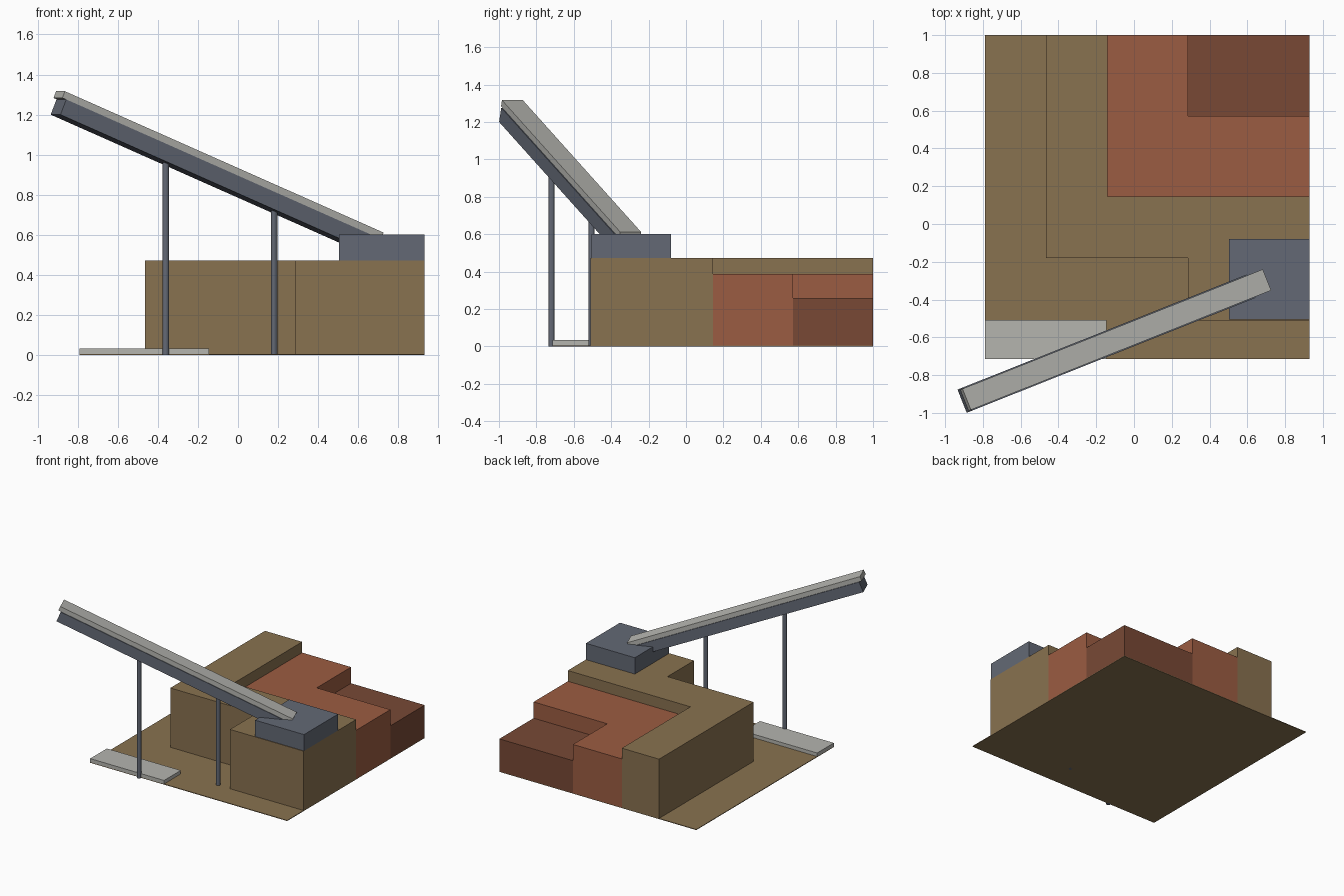
import bpy, bmesh
from math import radians
from mathutils import Matrix, Vector

cube = bpy.data.objects.get("Cube")
if cube:
    bpy.data.objects.remove(cube, do_unlink=True)


def material(name, rgb):
    m = bpy.data.materials.new(name)
    m.use_nodes = True
    m.diffuse_color = (*rgb, 1)
    m.node_tree.nodes["Principled BSDF"].inputs["Base Color"].default_value = (*rgb, 1)
    return m


earth = material("earth_brown", (0.25, 0.168, 0.08))
brick = material("brick_red", (0.33, 0.107, 0.054))
dark_brick = material("dark_brick", (0.188, 0.066, 0.036))
steel = material("blue_steel", (0.125, 0.141, 0.178))
concrete = material("light_concrete", (0.46, 0.46, 0.43))


def finish(name, bm, mat):
    bmesh.ops.recalc_face_normals(bm, faces=bm.faces[:])
    mesh = bpy.data.meshes.new(name)
    bm.to_mesh(mesh)
    bm.free()
    mesh.materials.append(mat)
    obj = bpy.data.objects.new(name, mesh)
    bpy.context.collection.objects.link(obj)
    return obj


def prism(name, outline, z0, z1, mat):
    """Extrude a plan outline from z0 up to z1."""
    bm = bmesh.new()
    base = bm.faces.new([bm.verts.new((x, y, z0)) for x, y in outline])
    top = bmesh.ops.extrude_face_region(bm, geom=[base])["geom"]
    verts = [g for g in top if isinstance(g, bmesh.types.BMVert)]
    bmesh.ops.translate(bm, verts=verts, vec=(0, 0, z1 - z0))
    return finish(name, bm, mat)


def box(name, x0, x1, y0, y1, z0, z1, mat):
    return prism(name, [(x0, y0), (x1, y0), (x1, y1), (x0, y1)], z0, z1, mat)


# Plan lines shared by the stepped building
left, right, front, back = -0.79, 0.93, -0.715, 1.0
wing_x, court_y, wing_front = 0.287, -0.18, -0.51
step_x, step_y, corner_y = -0.14, 0.145, 0.572

# Ground plate and entrance slab
box("ground_plate", left, right, front, back, 0, 0.005, earth)
box("entrance_slab", left, -0.145, front, -0.507, 0.005, 0.033, concrete)

# Building: three nested volumes stepping down to the back left corner
prism("upper_block", [(-0.465, back), (-0.465, court_y), (wing_x, court_y),
                      (wing_x, wing_front), (right, wing_front), (right, step_y),
                      (step_x, step_y), (step_x, back)], 0.005, 0.473, earth)
prism("middle_block", [(step_x, step_y), (right, step_y), (right, corner_y),
                       (wing_x, corner_y), (wing_x, back), (step_x, back)],
      0.005, 0.388, brick)
box("lower_block", wing_x, right, corner_y, back, 0.005, 0.26, dark_brick)
box("roof_box", 0.503, right, -0.505, -0.08, 0.473, 0.602, steel)

# Inclined beam with a narrower cap, running from its high end into the roof box
high_end = Vector((-0.91, -0.938, 1.20))
incline = (Matrix.Translation(high_end) @ Matrix.Rotation(radians(21.7), 4, "Z")
           @ Matrix.Rotation(radians(22.4), 4, "Y"))
for name, x0, x1, half, z0, z1, mat in (
        ("inclined_beam", 0, 1.80, 0.066, 0, 0.082, steel),
        ("beam_cap", -0.02, 1.83, 0.06, 0.082, 0.118, concrete)):
    box(name, x0, x1, -half, half, z0, z1, mat).matrix_world = incline

# Round posts under the beam
for name, x, height in (("outer_post", -0.36, 0.97), ("inner_post", 0.18, 0.74)):
    y = high_end.y + (x - high_end.x) * 0.398
    bm = bmesh.new()
    bmesh.ops.create_cone(bm, cap_ends=True, segments=12, radius1=0.016, radius2=0.016,
                          depth=height, matrix=Matrix.Translation((x, y, height / 2)))
    finish(name, bm, steel)
